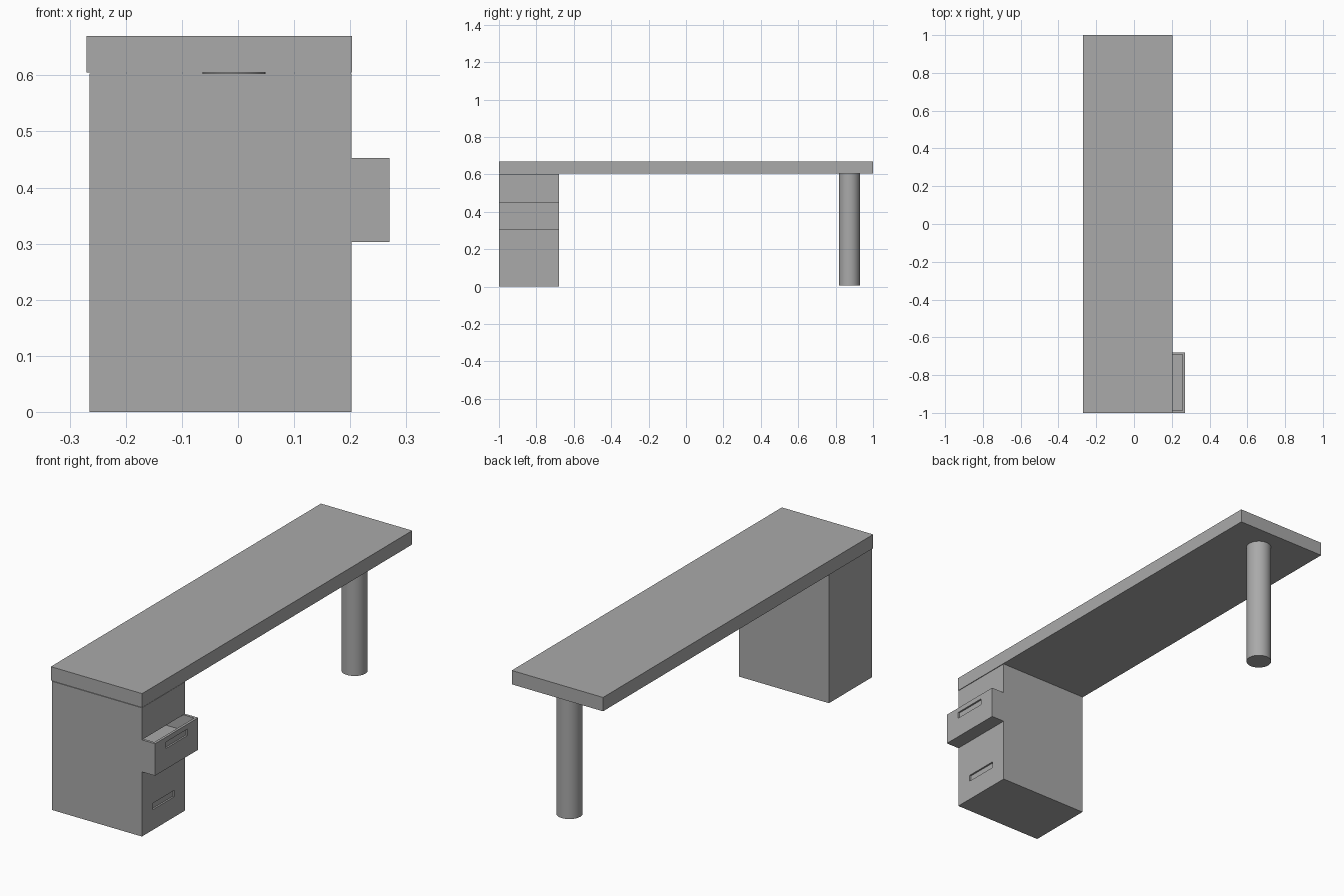
import bpy
import bmesh
from mathutils import Vector

cube = bpy.data.objects.get("Cube")
if cube:
    bpy.data.objects.remove(cube, do_unlink=True)

grey = bpy.data.materials.new("plain grey")
grey.use_nodes = True
grey.diffuse_color = (0.4, 0.4, 0.4, 1)
grey.node_tree.nodes["Principled BSDF"].inputs["Base Color"].default_value = (0.4, 0.4, 0.4, 1)


def box(name, low, high):
    """Axis-aligned box between two corners."""
    low, high = Vector(low), Vector(high)
    bm = bmesh.new()
    bmesh.ops.create_cube(bm, size=1)
    for v in bm.verts:
        v.co = (low + high) / 2 + v.co * (high - low)
    mesh = bpy.data.meshes.new(name)
    bm.to_mesh(mesh)
    bm.free()
    mesh.materials.append(grey)
    obj = bpy.data.objects.new(name, mesh)
    bpy.context.collection.objects.link(obj)
    return obj


def cut(target, name, low, high):
    """Subtract a hidden box from the target."""
    cutter = box(name, low, high)
    cutter.hide_render = True
    cutter.hide_viewport = True
    cutter.display_type = 'WIRE'
    mod = target.modifiers.new(name, 'BOOLEAN')
    mod.object = cutter
    mod.operation = 'DIFFERENCE'
    mod.solver = 'EXACT'
    bpy.context.view_layer.objects.active = target
    bpy.ops.object.modifier_apply(modifier=mod.name)
    bpy.data.objects.remove(cutter, do_unlink=True)


near, far = -1.0, -0.68      # cabinet extent along the desk
front = 0.202                # cabinet drawer face
pulled = 0.27                # face of the open drawer
low, high = 0.303, 0.453     # open drawer height
wall = 0.012
floor = 0.38

# Desk top
box("desk_top", (-0.27, -1, 0.605), (0.203, 1, 0.67))

# Cabinet with the open drawer's cavity and the lower drawer's recessed grip
cabinet = box("drawer_cabinet", (-0.265, near, 0), (front, far, 0.603))
cut(cabinet, "cabinet_cavity", (-0.2, near + wall, floor), (front + 0.1, far - wall, high))
cut(cabinet, "lower_grip", (front - 0.008, -0.92, 0.095), (front + 0.1, -0.76, 0.125))

# Projecting part of the open drawer, hollow from above, with a recessed grip
drawer = box("open_drawer", (front, near, low), (pulled, far, high))
cut(drawer, "drawer_cavity", (front - 0.1, near + wall, floor), (pulled - wall, far - wall, high + 0.1))
cut(drawer, "upper_grip", (pulled - 0.008, -0.92, 0.4), (pulled + 0.1, -0.76, 0.43))

# Round leg at the other end
bpy.ops.mesh.primitive_cylinder_add(vertices=32, radius=0.056, depth=0.6,
                                    location=(-0.007, 0.873, 0.307))
leg = bpy.context.object
leg.name = "round_leg"
leg.data.materials.append(grey)
bpy.ops.object.shade_smooth_by_angle()
